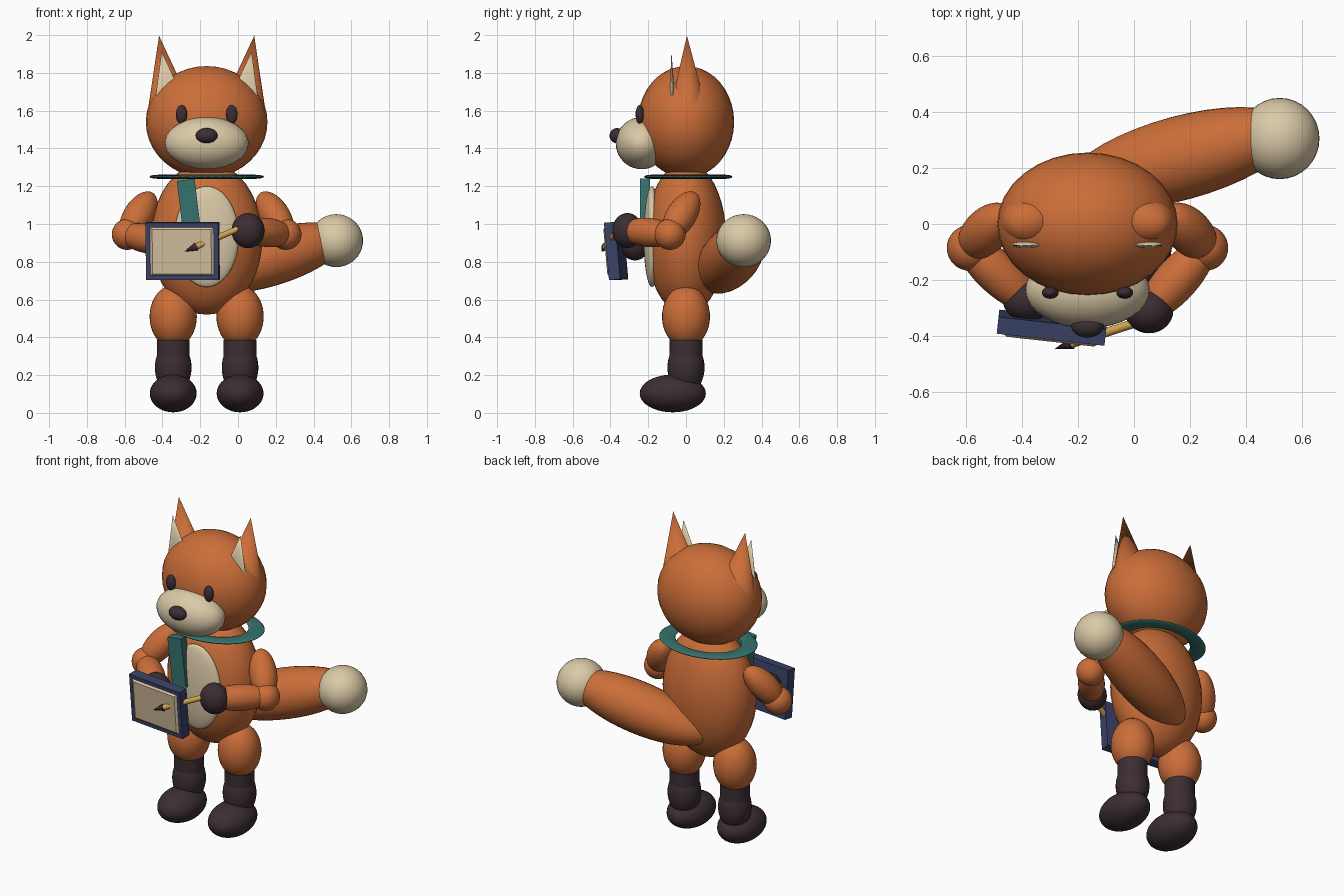
import bpy
from math import radians
from mathutils import Vector, Matrix

cube = bpy.data.objects.get("Cube")
if cube:
    bpy.data.objects.remove(cube, do_unlink=True)

MID = -0.166  # symmetry plane of the body


def material(name, rgb):
    m = bpy.data.materials.new(name)
    m.use_nodes = True
    m.diffuse_color = (*rgb, 1)
    bsdf = next(n for n in m.node_tree.nodes if n.type == 'BSDF_PRINCIPLED')
    bsdf.inputs["Base Color"].default_value = (*rgb, 1)
    bsdf.inputs["Roughness"].default_value = 0.8
    return m


ORANGE = material("orange fur", (0.60, 0.155, 0.04))
CREAM = material("cream fur", (0.71, 0.59, 0.39))
DARK = material("dark brown", (0.045, 0.027, 0.034))
TEAL = material("teal cloth", (0.035, 0.17, 0.155))
BLUE = material("navy board", (0.042, 0.056, 0.14))
PAPER = material("paper", (0.66, 0.53, 0.34))
WOOD = material("yellow wood", (0.66, 0.39, 0.08))


def finish(name, mat, smooth=True):
    o = bpy.context.object
    o.name = name
    o.data.materials.append(mat)
    if smooth:
        bpy.ops.object.shade_smooth_by_angle(angle=radians(40))
    return o


def aim(o, loc, direction):
    rot = Vector((0, 0, 1)).rotation_difference(Vector(direction))
    o.rotation_mode = 'QUATERNION'
    o.rotation_quaternion = rot
    o.location = loc


def ball(name, loc, radii, mat, direction=None):
    """Ellipsoid; its third radius follows the direction if one is given."""
    bpy.ops.mesh.primitive_uv_sphere_add(segments=32, ring_count=20, radius=1, location=loc)
    o = finish(name, mat)
    o.scale = radii
    if direction:
        aim(o, loc, direction)
    return o


def cone(name, base, tip, radius, mat, flat=1.0, tip_radius=0.0):
    """Cone or rod between two points, optionally squashed front to back."""
    base, tip = Vector(base), Vector(tip)
    bpy.ops.mesh.primitive_cone_add(vertices=32, radius1=radius, radius2=tip_radius,
                                    depth=(tip - base).length)
    o = finish(name, mat)
    o.scale.y = flat
    aim(o, (base + tip) / 2, tip - base)
    return o


def box(name, loc, size, rot, mat):
    bpy.ops.mesh.primitive_cube_add(size=1, location=loc, rotation=[radians(a) for a in rot])
    o = finish(name, mat, False)
    o.scale = size
    return o


# Torso and head
ball("body", (MID, 0, 0.925), (0.295, 0.213, 0.405), ORANGE)
ball("belly", (MID, -0.18, 0.933), (0.17, 0.045, 0.267), CREAM)
ball("head", (MID, 0, 1.54), (0.322, 0.255, 0.296), ORANGE)
ball("muzzle", (MID, -0.235, 1.428), (0.222, 0.137, 0.138), CREAM)
ball("nose", (MID, -0.365, 1.468), (0.058, 0.04, 0.04), DARK)

# Paired parts
for side, s in (("left", 1), ("right", -1)):
    def at(x, y, z):
        return (MID + s * x, y, z)

    # Face
    ball(side + "_eye", at(0.133, -0.245, 1.58), (0.03, 0.022, 0.05), DARK)
    cone(side + "_ear", at(0.19, 0.012, 1.57), at(0.252, 0.005, 1.997), 0.13, ORANGE, 0.82)
    cone(side + "_inner_ear", at(0.2, -0.073, 1.66), at(0.238, -0.077, 1.915), 0.075, CREAM, 0.2)

    # Legs
    ball(side + "_thigh", at(0.177, 0, 0.51), (0.125, 0.127, 0.165), ORANGE)
    cone(side + "_sock_top", at(0.177, 0, 0.29), at(0.177, 0, 0.387), 0.087, DARK, tip_radius=0.087)
    ball(side + "_shin", at(0.177, 0, 0.24), (0.097, 0.098, 0.14), DARK)
    ball(side + "_foot", at(0.177, -0.07, 0.103), (0.124, 0.175, 0.1), DARK)

    # Arms; the right hand sits lower, behind the board
    hand = Vector(at(0.219, -0.31, 0.965) if s > 0 else at(0.215, -0.27, 0.9))
    elbow = Vector(at(0.42, -0.085, 0.945))
    ball(side + "_upper_arm", at(0.361, -0.025, 1.045), (0.08, 0.08, 0.155), ORANGE,
         (s * 0.467, -0.467, -0.75))
    ball(side + "_elbow", elbow, (0.082,) * 3, ORANGE)
    ball(side + "_forearm", (elbow + hand) / 2, (0.077, 0.077, 0.19), ORANGE, hand - elbow)
    ball(side + "_hand", hand, (0.087, 0.08, 0.093), DARK)

# Tail
ball("tail", (0.165, 0.235, 0.82), (0.15, 0.15, 0.44), ORANGE, (0.37, 0.10, 0.11))
ball("tail_tip", (0.52, 0.305, 0.912), (0.142, 0.145, 0.14), CREAM)

# Scarf: flat ring and hanging end
bpy.ops.mesh.primitive_torus_add(location=(MID, 0.012, 1.25), major_radius=0.254, minor_radius=0.05,
                                 major_segments=48, minor_segments=12)
finish("scarf_ring", TEAL).scale = (1, 0.77, 0.22)
box("scarf_end", (-0.259, -0.217, 1.085), (0.095, 0.055, 0.3), (0, -7, 0), TEAL)

# Drawing board with a sheet whose edges slope
tilt = (5, 0, -6.4)
centre = Vector((-0.293, -0.37, 0.857))
board = box("board", centre, (0.387, 0.06, 0.305), tilt, BLUE)
front = board.rotation_euler.to_matrix() @ Vector((0, -1, 0))
sheet = box("paper_sheet", centre + front * 0.034, (0.345, 0.012, 0.262), tilt, PAPER)
for v in sheet.data.vertices:
    if v.co.y < 0:
        v.co.x *= 0.91
        v.co.z *= 0.9

# Pencil through the board
point, end = Vector((-0.285, -0.447, 0.853)), Vector((0.03, -0.345, 0.987))
neck = point.lerp(end, 0.2)
cone("pencil", neck, end, 0.016, WOOD, tip_radius=0.016)
cone("pencil_tip", neck, point, 0.021, DARK)
